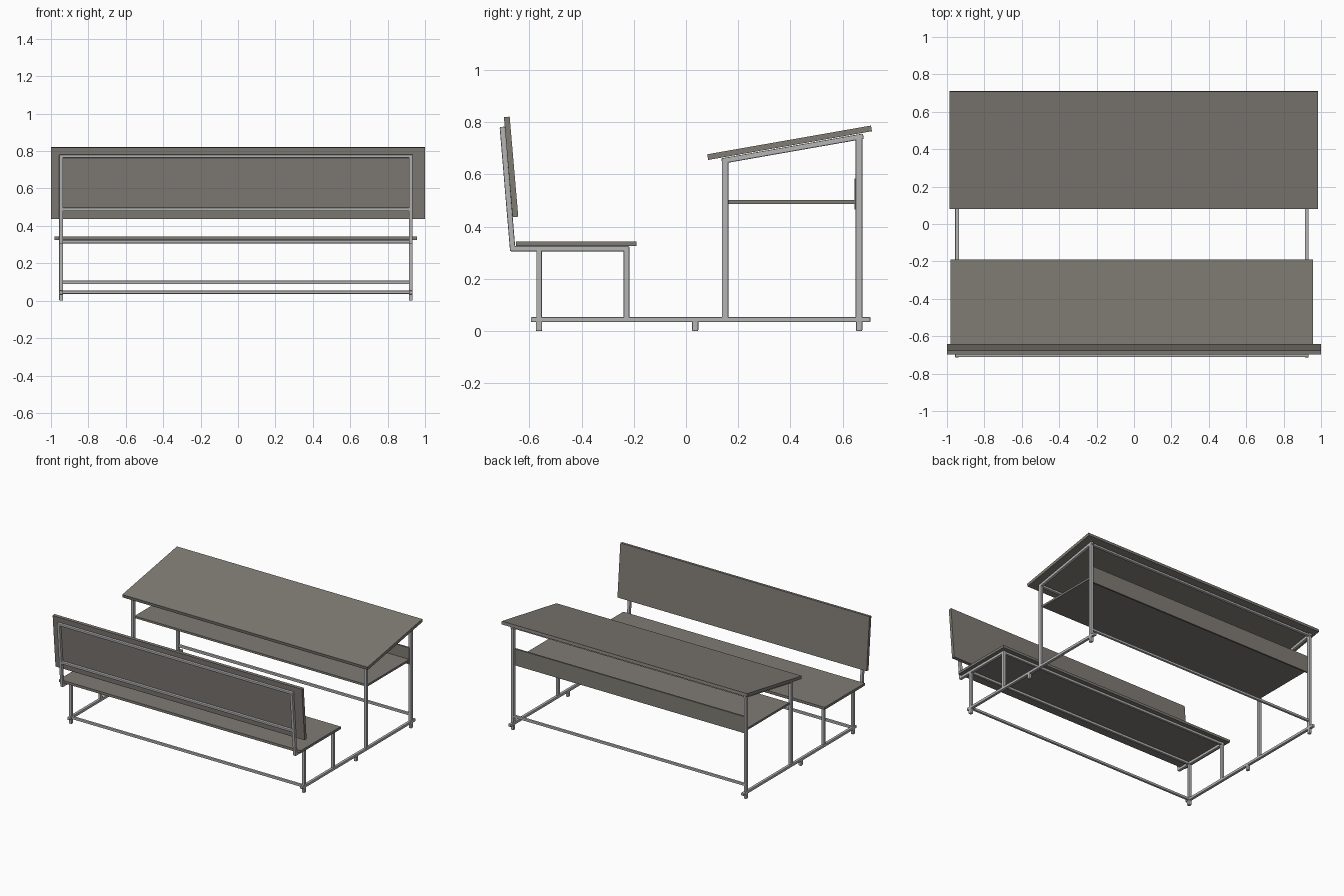
import bpy, bmesh, math
from mathutils import Vector, Matrix

if "Cube" in bpy.data.objects:
    bpy.data.objects.remove(bpy.data.objects["Cube"])

def material(name, rgb):
    m = bpy.data.materials.new(name)
    m.diffuse_color = (*rgb, 1)
    m.use_nodes = True
    m.node_tree.nodes["Principled BSDF"].inputs["Base Color"].default_value = m.diffuse_color
    return m

STEEL = material("light grey steel", (0.46, 0.46, 0.46))
WOOD = material("warm grey board", (0.215, 0.20, 0.178))

def box(name, lo, hi, mat, tilt=0.0, bevel=0.0):
    """Box between two corners, optionally tilted about X through its centre."""
    lo, hi = Vector(lo), Vector(hi)
    bm = bmesh.new()
    bmesh.ops.create_cube(bm, size=1)
    bmesh.ops.scale(bm, vec=hi - lo, verts=bm.verts)
    if bevel:
        bmesh.ops.bevel(bm, geom=bm.edges[:], offset=bevel, segments=2,
                        affect='EDGES', profile=0.5)
    bmesh.ops.rotate(bm, matrix=Matrix.Rotation(tilt, 3, 'X'), verts=bm.verts)
    me = bpy.data.meshes.new(name)
    bm.to_mesh(me)
    bm.free()
    me.materials.append(mat)
    ob = bpy.data.objects.new(name, me)
    ob.location = (lo + hi) / 2
    bpy.context.collection.objects.link(ob)
    return ob

def tube(name, lo, hi, tilt=0.0):
    return box(name, lo, hi, STEEL, tilt, 0.004)

def slanted(name, x0, x1, a, b, thick, mat, bevel=0.0):
    """Bar whose centre line runs from a to b in the (y, z) plane."""
    a, b = Vector(a), Vector(b)
    c, d = (a + b) / 2, b - a
    return box(name, (x0, c.x - d.length / 2, c.y - thick / 2),
               (x1, c.x + d.length / 2, c.y + thick / 2),
               mat, math.atan2(d.y, d.x), bevel)

CX = -0.011              # frame centre
XL, XR = -0.956, 0.934   # frame outer faces
W = 0.021                # tube width

# Two identical side frames
for side, x0 in (("left", XL), ("right", XR - W)):
    x1 = x0 + W
    tube(side + "_base_rail", (x0, -0.594, 0.034), (x1, 0.706, 0.054))
    for i, y in enumerate((-0.563, 0.035, 0.663)):
        tube(f"{side}_foot_{i + 1}", (x0, y - 0.012, 0), (x1, y + 0.012, 0.04))
    tube(side + "_bench_back_leg", (x0, -0.573, 0.04), (x1, -0.552, 0.32))
    tube(side + "_bench_front_leg", (x0, -0.239, 0.04), (x1, -0.217, 0.32))
    tube(side + "_seat_rail", (x0, -0.672, 0.305), (x1, -0.217, 0.325))
    tube(side + "_desk_front_leg", (x0, 0.137, 0.04), (x1, 0.162, 0.655))
    tube(side + "_desk_rear_leg", (x0, 0.649, 0.04), (x1, 0.675, 0.75))
    slanted(side + "_desktop_rail", x0, x1, (0.137, 0.651), (0.679, 0.746),
            0.021, STEEL, 0.004)
    slanted(side + "_backrest_upright", x0, x1, (-0.663, 0.306), (-0.703, 0.782),
            0.021, STEEL, 0.004)

# Cross rails between the side frames: centre y, centre z, tilt
lean, slope = math.radians(4.8), math.radians(10)
for name, y, z, tilt in (
        ("base_cross_rail", -0.563, 0.045, 0),
        ("foot_rail", 0.662, 0.098, 0),
        ("seat_back_cross_rail", -0.563, 0.315, 0),
        ("seat_front_cross_rail", -0.228, 0.315, 0),
        ("desk_front_cross_rail", 0.150, 0.653, slope),
        ("desk_rear_cross_rail", 0.662, 0.743, slope),
        ("backrest_lower_rail", -0.678, 0.488, lean),
        ("backrest_upper_rail", -0.702, 0.773, lean)):
    h = 0.009
    tube(name, (XL + 0.01, y - h, z - h), (XR - 0.01, y + h, z + h), tilt)

# Boards
box("seat", (-0.98, -0.65, 0.325), (0.958, -0.19, 0.343), WOOD)
slanted("backrest", -1.0, 1.0, (-0.653, 0.437), (-0.686, 0.820), 0.022, WOOD)
slanted("desktop", -0.986, 0.983, (0.083, 0.666), (0.710, 0.776), 0.022, WOOD)
box("shelf", (XL + 0.012, 0.162, 0.487), (XR - 0.012, 0.65, 0.502), WOOD)
box("rear_panel", (XL + 0.012, 0.645, 0.465), (XR - 0.012, 0.657, 0.585), WOOD)
